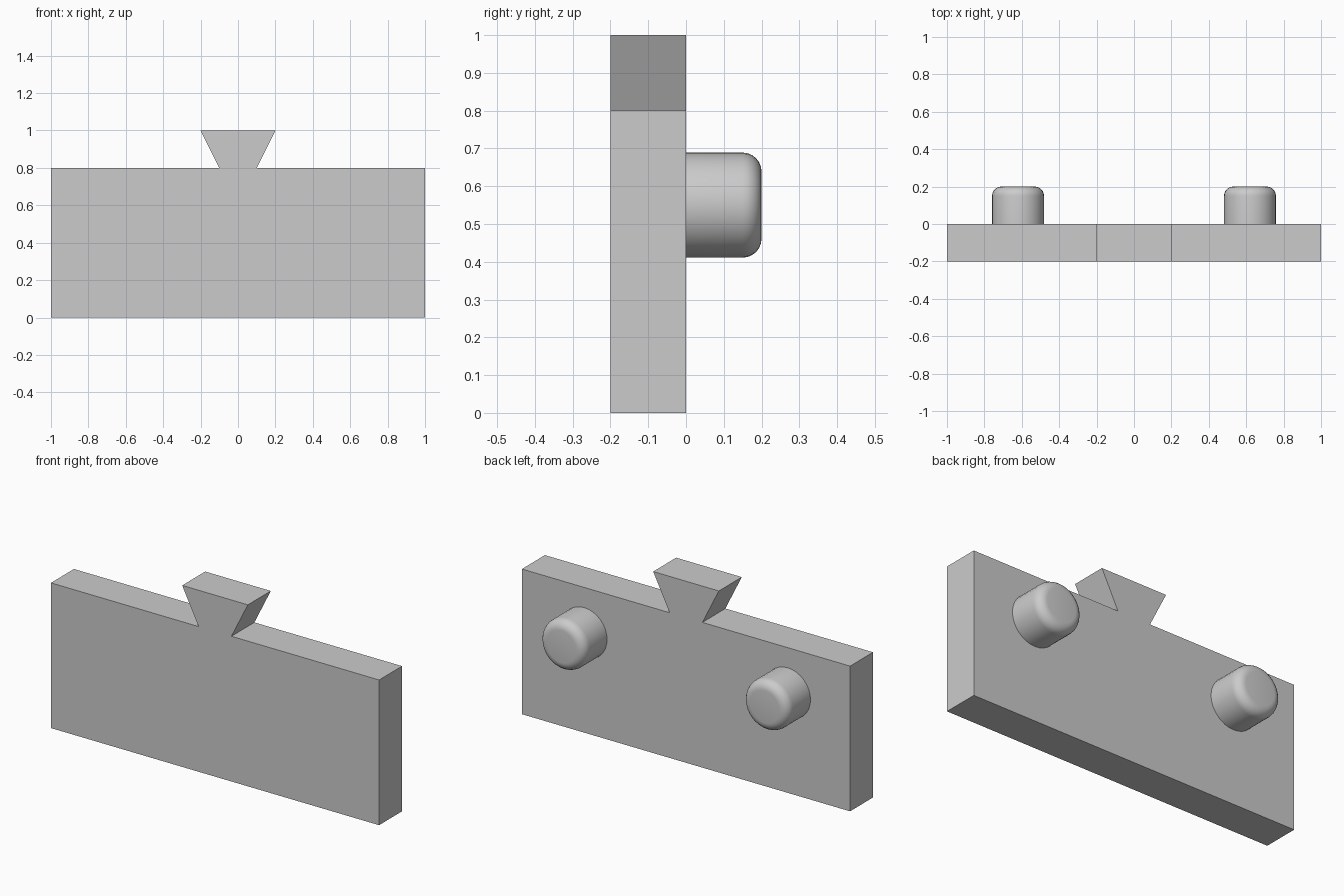
import bpy, bmesh, math
from mathutils import Matrix

if "Cube" in bpy.data.objects:
    bpy.data.objects.remove(bpy.data.objects["Cube"])

grey = bpy.data.materials.new("light_grey")
grey.diffuse_color = (0.6, 0.6, 0.6, 1)
grey.use_nodes = True
grey.node_tree.nodes["Principled BSDF"].inputs["Base Color"].default_value = grey.diffuse_color


def add_object(name, bm):
    bmesh.ops.recalc_face_normals(bm, faces=bm.faces)
    mesh = bpy.data.meshes.new(name)
    bm.to_mesh(mesh)
    bm.free()
    mesh.materials.append(grey)
    obj = bpy.data.objects.new(name, mesh)
    bpy.context.collection.objects.link(obj)
    return obj


# Plate with dovetail tongue: half outline mirrored, then extruded in depth
half = [(1, 0), (1, 0.8), (0.1, 0.8), (0.2, 1)]
outline = half + [(-x, z) for x, z in reversed(half)]
bm = bmesh.new()
face = bm.faces.new([bm.verts.new((x, -0.2, z)) for x, z in outline])
ext = bmesh.ops.extrude_face_region(bm, geom=[face])
bmesh.ops.translate(bm, vec=(0, 0.2, 0),
                    verts=[v for v in ext["geom"] if isinstance(v, bmesh.types.BMVert)])
add_object("dovetail_plate", bm)

# Round pegs on the back with rounded outer rims
for side, x in (("left", -0.62), ("right", 0.62)):
    bm = bmesh.new()
    bmesh.ops.create_cone(bm, cap_ends=True, segments=32, radius1=0.139, radius2=0.139,
                          depth=0.2, matrix=Matrix.Translation((x, 0.1, 0.55))
                          @ Matrix.Rotation(-math.pi / 2, 4, 'X'))
    rim = [e for e in bm.edges if all(v.co.y > 0.19 for v in e.verts)]
    bmesh.ops.bevel(bm, geom=rim, offset=0.05, segments=6, profile=0.5, affect='EDGES')
    peg = add_object(side + "_peg", bm)
    bpy.ops.object.select_all(action='DESELECT')
    peg.select_set(True)
    bpy.context.view_layer.objects.active = peg
    bpy.ops.object.shade_smooth_by_angle(angle=math.radians(30))
